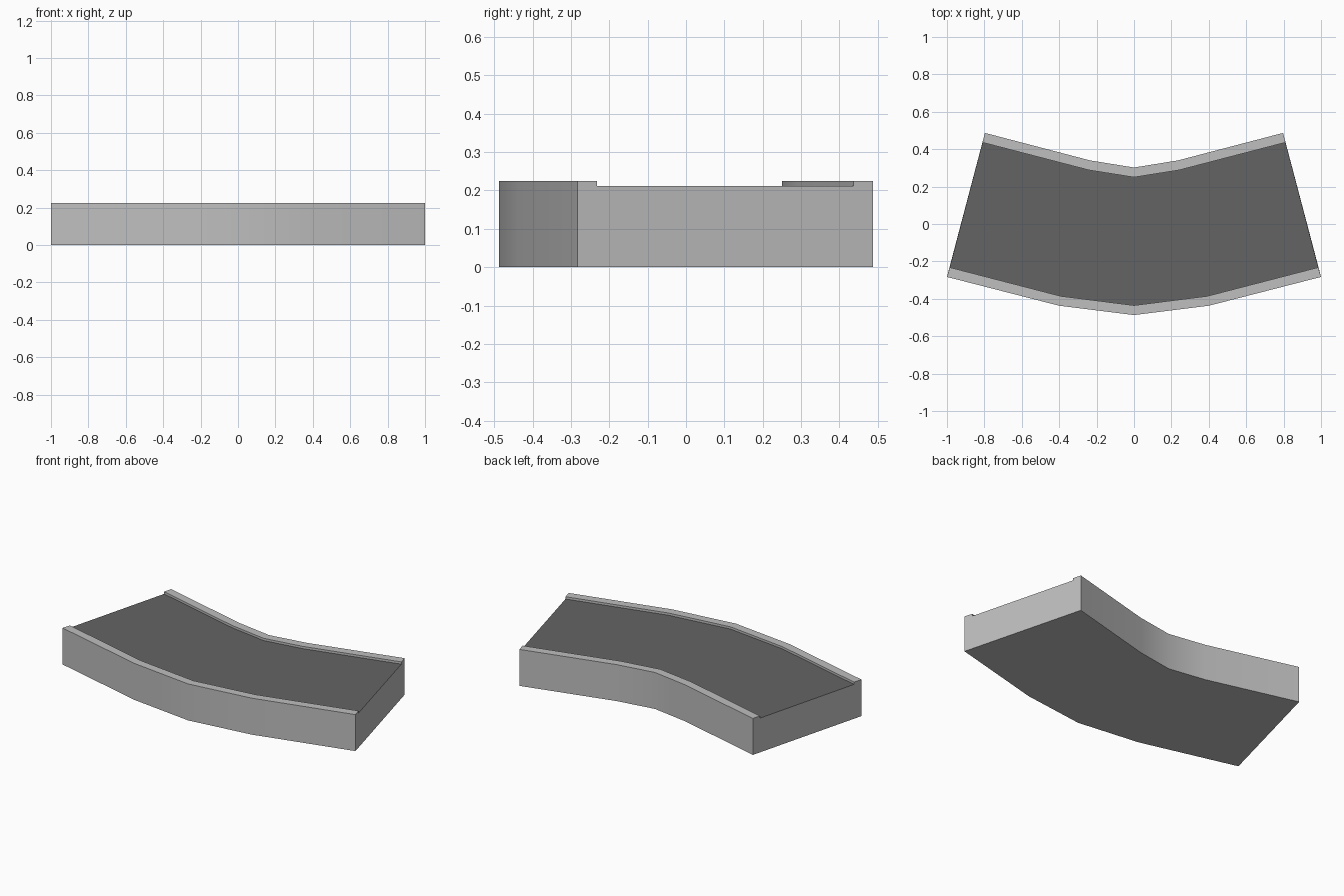
import bpy
import bmesh

cube = bpy.data.objects.get("Cube")
if cube:
    bpy.data.objects.remove(cube, do_unlink=True)


def make_material(name, value):
    mat = bpy.data.materials.new(name)
    mat.use_nodes = True
    colour = (value, value, value, 1)
    mat.diffuse_color = colour
    mat.node_tree.nodes["Principled BSDF"].inputs["Base Color"].default_value = colour
    return mat


kerb_grey = make_material("kerb_grey", 0.52)
road_grey = make_material("road_grey", 0.127)

# Half plan of each edge line: middle, knee, end
outer_edge = [(0, -0.487), (0.40, -0.437), (1.0, -0.283)]
outer_kerb = [(0, -0.435), (0.39, -0.386), (0.985, -0.232)]
inner_kerb = [(0, 0.25), (0.24, 0.288), (0.81, 0.436)]
inner_edge = [(0, 0.302), (0.235, 0.34), (0.797, 0.487)]
ROAD, TOP = 0.211, 0.225

# Cross-section: each corner follows an edge line at a fixed height
section = [(outer_edge, 0), (outer_edge, TOP), (outer_kerb, TOP), (outer_kerb, ROAD),
           (inner_kerb, ROAD), (inner_kerb, TOP), (inner_edge, TOP), (inner_edge, 0)]
ROAD_SIDE = 3  # strip between the two kerbs


def mirrored(line):
    return [(-x, y) for x, y in reversed(line[1:])] + line


# Curved road block, swept from end to end
bm = bmesh.new()
rails = [[bm.verts.new((x, y, z)) for x, y in mirrored(line)] for line, z in section]
for i, rail in enumerate(rails):
    following = rails[(i + 1) % len(rails)]
    for j in range(len(rail) - 1):
        face = bm.faces.new((rail[j], rail[j + 1], following[j + 1], following[j]))
        face.material_index = 1 if i == ROAD_SIDE else 0

# End caps
for j in (0, -1):
    bm.faces.new([rail[j] for rail in rails])
bmesh.ops.recalc_face_normals(bm, faces=bm.faces)

mesh = bpy.data.meshes.new("curved_road")
bm.to_mesh(mesh)
bm.free()
mesh.materials.append(kerb_grey)
mesh.materials.append(road_grey)
road = bpy.data.objects.new("curved_road", mesh)
bpy.context.collection.objects.link(road)

# Smooth bends, sharp corners
bpy.ops.object.select_all(action="DESELECT")
road.select_set(True)
bpy.context.view_layer.objects.active = road
bpy.ops.object.shade_smooth_by_angle(angle=0.52)
